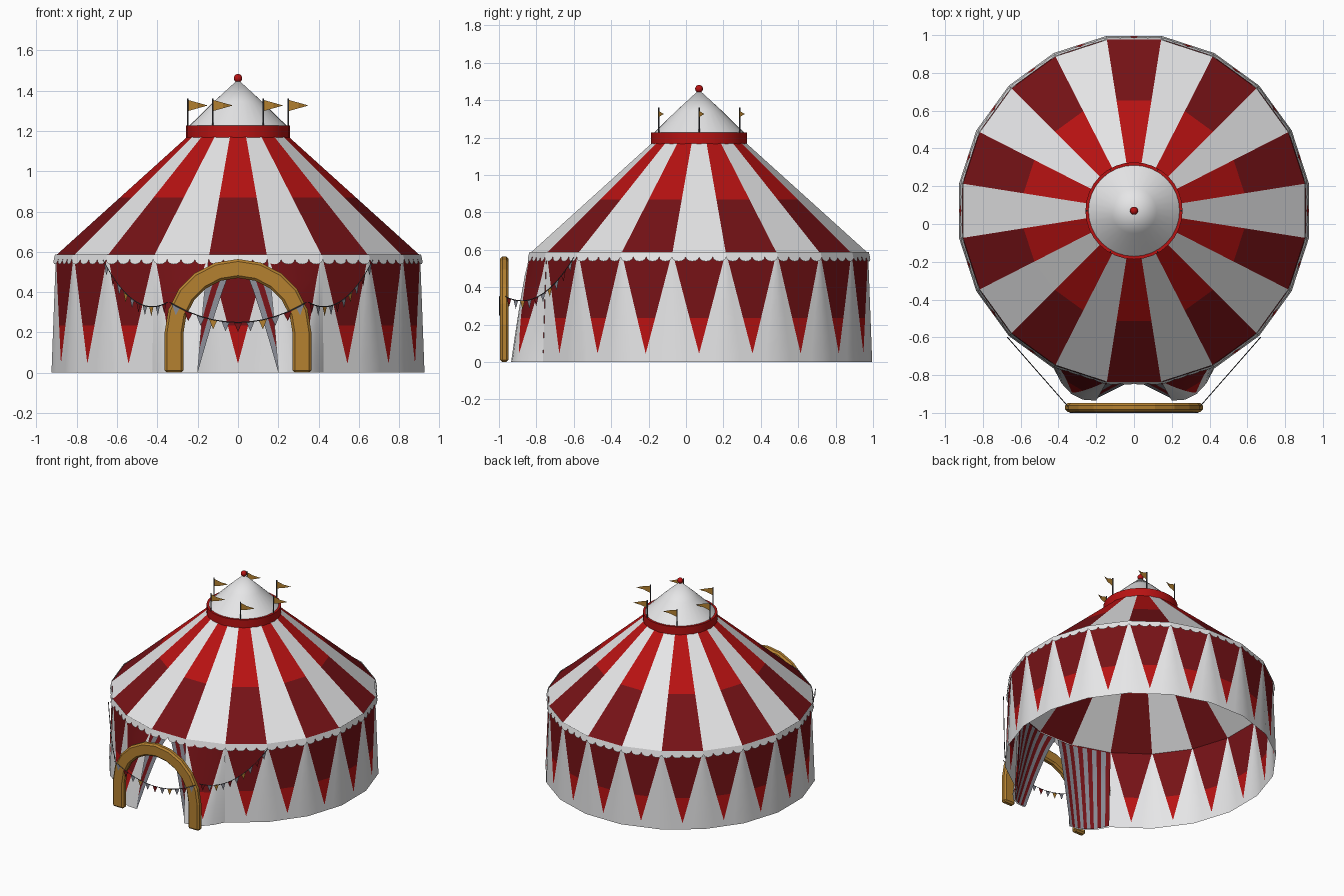
import bpy, bmesh, math
from mathutils import Vector

if "Cube" in bpy.data.objects:
    bpy.data.objects.remove(bpy.data.objects["Cube"])

CY, N, EAVE = 0.07, 20, 0.58


def mat(name, rgb):
    m = bpy.data.materials.new(name)
    m.diffuse_color = (*rgb, 1)
    m.use_nodes = True
    m.node_tree.nodes["Principled BSDF"].inputs["Base Color"].default_value = m.diffuse_color
    return m


WHITE = mat("canvas white", (0.83, 0.83, 0.84))
RED = mat("bright red", (0.48, 0.006, 0.006))
DARK = mat("dark red", (0.18, 0.006, 0.008))
GOLD = mat("golden wood", (0.46, 0.22, 0.03))
GREY = mat("blue grey", (0.24, 0.25, 0.29))
POLE = mat("dark grey", (0.07, 0.07, 0.08))


def finish(bm, name, mats, smooth=None, merge=True, recalc=True):
    if merge:
        bmesh.ops.remove_doubles(bm, verts=bm.verts, dist=1e-4)
    if recalc:
        bmesh.ops.recalc_face_normals(bm, faces=bm.faces)
    me = bpy.data.meshes.new(name)
    bm.to_mesh(me)
    bm.free()
    for m in mats:
        me.materials.append(m)
    ob = bpy.data.objects.new(name, me)
    bpy.context.collection.objects.link(ob)
    if smooth:
        bpy.ops.object.select_all(action='DESELECT')
        bpy.context.view_layer.objects.active = ob
        ob.select_set(True)
        bpy.ops.object.shade_smooth_by_angle(angle=math.radians(smooth))
    return ob


def face(bm, pts, mi=0):
    clean = []
    for p in map(Vector, pts):
        if all((p - q).length > 1e-5 for q in clean):
            clean.append(p)
    if len(clean) > 2:
        bm.faces.new([bm.verts.new(p) for p in clean]).material_index = mi


def ring_pt(r, k, z):
    """Corner k of the tent polygon (panel k lies between corners k and k+1)."""
    a = math.radians(-99 + 360 / N * k)
    return Vector((r * math.cos(a), CY + r * math.sin(a), z))


# roof: alternating stripes, red ones darker in the lower half
bm = bmesh.new()
levels = [(0.917, EAVE), (0.592, 0.87), (0.25, 1.175)]
for k in range(N):
    for i in range(2):
        (r0, z0), (r1, z1) = levels[i], levels[i + 1]
        face(bm, [ring_pt(r0, k, z0), ring_pt(r0, k + 1, z0), ring_pt(r1, k + 1, z1), ring_pt(r1, k, z1)],
             0 if k % 2 else 2 - i)
finish(bm, "striped_roof", [WHITE, RED, DARK])

# walls: every panel carries a hanging red triangle
ROWS = [0, 0.045, 0.14, 0.235, 0.35, 0.46, EAVE]


def panel(bm, pos):
    def row(z):
        w = 0.49 * max(0, (z - 0.045) / (EAVE - 0.045))
        return [pos(u, z) for u in (0, 0.25 - w / 2, 0.5 - w, 0.5 + w, 0.75 + w / 2, 1)]
    for z0, z1 in zip(ROWS, ROWS[1:]):
        a, b = row(z0), row(z1)
        for j in range(5):
            mi = 0 if j != 2 else (1 if z1 < 0.24 else 2)
            face(bm, [a[j], a[j + 1], b[j + 1], b[j]], mi)


def wall_pos(k):
    def pos(u, z):
        r = 0.937 - 0.022 * z / EAVE
        return ring_pt(r, k, z).lerp(ring_pt(r, k + 1, z), u)
    return pos


def flare(z):
    return (1 - z / EAVE) ** 0.8


def bezier(a, b, c, t):
    return a * (1 - t) ** 2 + b * 2 * t * (1 - t) + c * t * t


def flap_pos(s):
    # panel beside the door, pulled forward towards the arch
    foot = [Vector((s * x, y, 0)) for x, y in ((0.425, -0.765), (0.35, -0.95), (0.2, -0.935))]
    outer, inner = (ring_pt(0.915, 2, 0), ring_pt(0.915, 1, 0))

    def pos(u, z):
        t = outer.lerp(inner, u)
        t.x *= s
        p = t.lerp(bezier(*foot, u), flare(z))
        p.z = z
        return p
    return pos


bm = bmesh.new()
for k in range(2, N - 1):
    panel(bm, wall_pos(k))
for s in (1, -1):
    panel(bm, flap_pos(s))
finish(bm, "tent_wall", [WHITE, RED, DARK], smooth=25)

# striped door curtains lining the flaps
for s, side in ((1, "right"), (-1, "left")):
    bm = bmesh.new()
    foot = [Vector((s * x, y, 0)) for x, y in ((0.2, -0.925), (0.34, -0.935), (0.41, -0.755))]
    top = [Vector((s * x, y, 0)) for x, y in ((0, -0.825), (0.14, -0.825), (0.41, -0.738))]

    def cpos(u, z):
        t = top[0].lerp(top[1], u * 3) if u < 1 / 3 else top[1].lerp(top[2], (u - 1 / 3) * 1.5)
        p = t.lerp(bezier(*foot, u), flare(z))
        p.z = z
        return p
    n, m = 12, 7
    for i in range(n):
        for j in range(m):
            u0, u1, z0, z1 = i / n, (i + 1) / n, 0.57 * j / m, 0.57 * (j + 1) / m
            face(bm, [cpos(u0, z0), cpos(u1, z0), cpos(u1, z1), cpos(u0, z1)], i % 2)
    finish(bm, "door_curtain_" + side, [GREY, DARK], smooth=30)

# scalloped valance below the eave
bm = bmesh.new()
for k in range(N):
    for i in range(4):
        def vp(u, z):
            r = 0.919 + 0.25 * (0.587 - z)
            return ring_pt(r, k, z).lerp(ring_pt(r, k + 1, z), (i + u) / 4)
        arc = [vp(0.5 - 0.5 * math.cos(math.pi * t / 6), 0.562 - 0.024 * math.sin(math.pi * t / 6)) for t in range(7)]
        face(bm, [vp(1, 0.587), vp(0, 0.587)] + arc)
finish(bm, "scalloped_valance", [WHITE])


def lathe(name, profile, n, material, smooth=None):
    bm = bmesh.new()
    for (r0, z0), (r1, z1) in zip(profile, profile[1:]):
        for k in range(n):
            a, b = 2 * math.pi * k / n, 2 * math.pi * (k + 1) / n
            face(bm, [(r * math.cos(t), CY + r * math.sin(t), z)
                      for r, t, z in ((r0, a, z0), (r0, b, z0), (r1, b, z1), (r1, a, z1))])
    return finish(bm, name, [material], smooth)


# crown: red collar, white cone, ball
lathe("crown_collar", [(0.235, 1.165), (0.257, 1.165), (0.257, 1.227), (0.235, 1.227), (0.235, 1.165)], 32, RED, 30)
lathe("crown_cone", [(0.246, 1.222), (0.12, 1.345), (0.0, 1.455)], 32, WHITE, 30)
bm = bmesh.new()
bmesh.ops.create_uvsphere(bm, u_segments=16, v_segments=10, radius=0.021)
bmesh.ops.translate(bm, verts=bm.verts, vec=(0, CY, 1.461))
finish(bm, "top_ball", [RED], 60)

# pennants around the crown
for k in range(6):
    a = math.radians(60 * k)
    x, y = 0.25 * math.cos(a), CY + 0.25 * math.sin(a)
    bm = bmesh.new()
    bmesh.ops.create_cone(bm, cap_ends=True, segments=8, radius1=0.004, radius2=0.004, depth=0.15)
    bmesh.ops.translate(bm, verts=bm.verts, vec=(x, y, 1.285))
    finish(bm, f"flag_pole_{k + 1}", [POLE], 50)
    bm = bmesh.new()
    mid = [(x + 0.05, y + 0.004, 1.34), (x + 0.05, y + 0.004, 1.312)]
    face(bm, [(x, y, 1.298), mid[1], mid[0], (x, y, 1.354)])
    face(bm, [mid[1], (x + 0.1, y + 0.028, 1.326), mid[0]])
    finish(bm, f"pennant_{k + 1}", [GOLD])

# entrance arch
bm = bmesh.new()
path = [(1, 0, -0.2)] + [(math.cos(math.pi * i / 10), math.sin(math.pi * i / 10), 0) for i in range(11)] + [(-1, 0, -0.2)]


def section(c, s, dz):
    return [(r * c, y, 0.2 + r * s + dz) for r, y in ((0.27, -0.994), (0.364, -0.994), (0.364, -0.948), (0.27, -0.948))]


secs = [section(*p) for p in path]
for a, b in zip(secs, secs[1:]):
    for j in range(4):
        face(bm, [a[j], a[(j + 1) % 4], b[(j + 1) % 4], b[j]])
face(bm, secs[0])
face(bm, secs[-1])
arch = finish(bm, "entrance_arch", [GOLD])
bev = arch.modifiers.new("bevel", 'BEVEL')
bev.width, bev.segments, bev.limit_method, bev.angle_limit = 0.012, 1, 'ANGLE', math.radians(40)


# bunting: sagging string with small triangular flags
def bunting(name, a, b, sag, count):
    a, b = Vector(a), Vector(b)

    def pos(t):
        return a.lerp(b, t) - Vector((0, 0, 4 * sag * t * (1 - t)))
    cu = bpy.data.curves.new(name + "_string", 'CURVE')
    cu.dimensions, cu.bevel_depth, cu.bevel_resolution = '3D', 0.0025, 0
    sp = cu.splines.new('POLY')
    sp.points.add(20)
    for i, p in enumerate(sp.points):
        p.co = (*pos(i / 20), 1)
    cu.materials.append(POLE)
    bpy.context.collection.objects.link(bpy.data.objects.new(name + "_string", cu))
    bm = bmesh.new()
    for i in range(count):
        t = (i + 0.5) / count
        p, q = pos(t - 0.33 / count), pos(t + 0.33 / count)
        face(bm, [p, q, (p + q) / 2 - Vector((0, 0, 0.048))], (0, 1, 0, 2)[i % 4])
    finish(bm, name + "_flags", [GREY, DARK, GOLD], merge=False)


bunting("bunting_right", (0.67, -0.60, 0.56), (0.35, -0.965, 0.35), 0.1, 10)
bunting("bunting_left", (-0.67, -0.60, 0.56), (-0.35, -0.965, 0.35), 0.1, 10)
bunting("bunting_door", (-0.34, -0.998, 0.35), (0.34, -0.998, 0.35), 0.1, 11)
